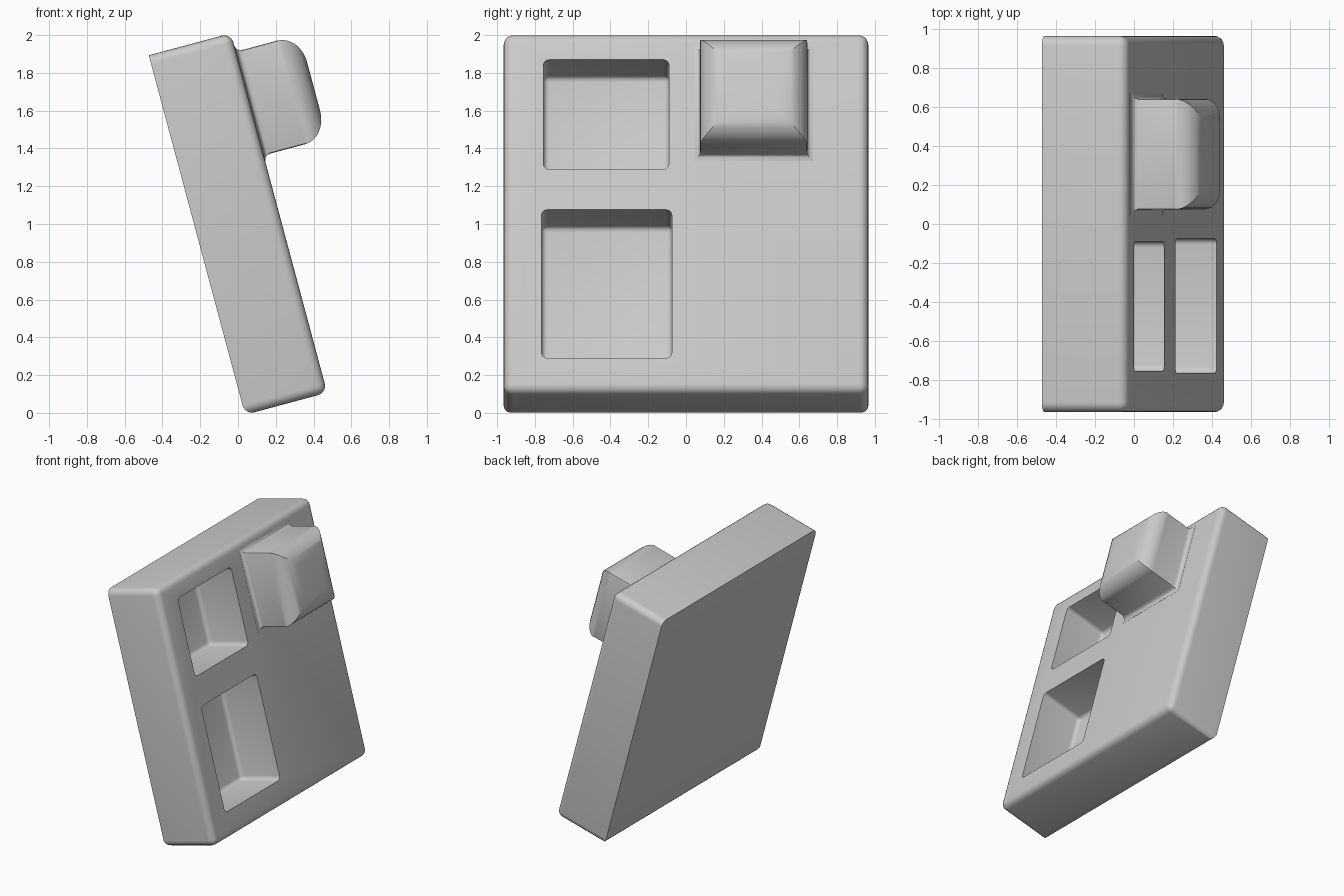
import bpy, bmesh, math
from mathutils import Matrix

if "Cube" in bpy.data.objects:
    bpy.data.objects.remove(bpy.data.objects["Cube"])

# Local frame: x = plate normal, y = width, z = up the plate; then leaned back 15 degrees
LEAN = Matrix.Translation((0, 0, 1.0)) @ Matrix.Rotation(math.radians(-15), 4, 'Y')
FACE = 0.225


def to_object(name, bm):
    bmesh.ops.recalc_face_normals(bm, faces=bm.faces)
    mesh = bpy.data.meshes.new(name)
    bm.to_mesh(mesh)
    bm.free()
    ob = bpy.data.objects.new(name, mesh)
    bpy.context.collection.objects.link(ob)
    ob.matrix_world = LEAN
    return ob


def rounded_box(name, lo, hi, radius, keep, segments=5):
    bm = bmesh.new()
    bmesh.ops.create_cube(bm, size=1)
    for v in bm.verts:
        v.co = [a + (c + 0.5) * (b - a) for a, b, c in zip(lo, hi, v.co)]
    edges = [e for e in bm.edges if keep((e.verts[0].co + e.verts[1].co) / 2)]
    bmesh.ops.bevel(bm, geom=edges, offset=radius, segments=segments,
                    profile=0.5, affect='EDGES', clamp_overlap=True)
    return to_object(name, bm)


def smooth(ob):
    bpy.ops.object.select_all(action='DESELECT')
    ob.select_set(True)
    bpy.context.view_layer.objects.active = ob
    bpy.ops.object.shade_smooth_by_angle(angle=math.radians(30))


# Plate: back rim stays sharp except along the bottom
plate = rounded_box("plate", (-FACE, -0.965, -0.985), (FACE, 0.965, 0.985), 0.05,
                    lambda m: m.x > -0.2 or m.z < -0.9)

# Two deep rectangular pockets
pockets = [(-0.755, -0.09, 0.24, 0.84), (-0.765, -0.075, -0.795, 0.018)]
for i, (y0, y1, z0, z1) in enumerate(pockets):
    cutter = rounded_box(f"pocket_cutter_{i}", (FACE - 0.35, y0, z0),
                         (FACE + 0.1, y1, z1), 0.03, lambda m: m.x < FACE + 0.05, 4)
    cutter.hide_render = True
    mod = plate.modifiers.new("pocket", 'BOOLEAN')
    mod.operation = 'DIFFERENCE'
    mod.object = cutter
    bpy.context.view_layer.objects.active = plate
    bpy.ops.object.modifier_apply(modifier=mod.name)
    bpy.data.objects.remove(cutter)
smooth(plate)

# Square button: stacked square rings with a flared foot and pillow top
profile = [(0.20, 0.315), (0.226, 0.315), (0.232, 0.298), (0.243, 0.288), (0.26, 0.284),
           (0.452, 0.284)]
for i in range(1, 9):
    a = math.radians(90 * i / 8)
    profile.append((0.452 + 0.123 * math.sin(a), 0.135 + 0.149 * math.cos(a)))
bm = bmesh.new()
rings = []
for w, h in profile:
    rings.append([bm.verts.new((w, 0.358 + sy * h, 0.60 + sz * h))
                  for sy, sz in ((-1, -1), (1, -1), (1, 1), (-1, 1))])
for a, b in zip(rings, rings[1:]):
    for k in range(4):
        bm.faces.new((a[k], a[(k + 1) % 4], b[(k + 1) % 4], b[k]))
bm.faces.new(rings[0])
bm.faces.new(rings[-1])
# Soften the upright corners of the button body
body = [e for e in bm.edges if {e.verts[0], e.verts[1]} in
        [{rings[4][k], rings[5][k]} for k in range(4)]]
bmesh.ops.bevel(bm, geom=body, offset=0.012, segments=2, profile=0.5, affect='EDGES')
smooth(to_object("square_button", bm))
